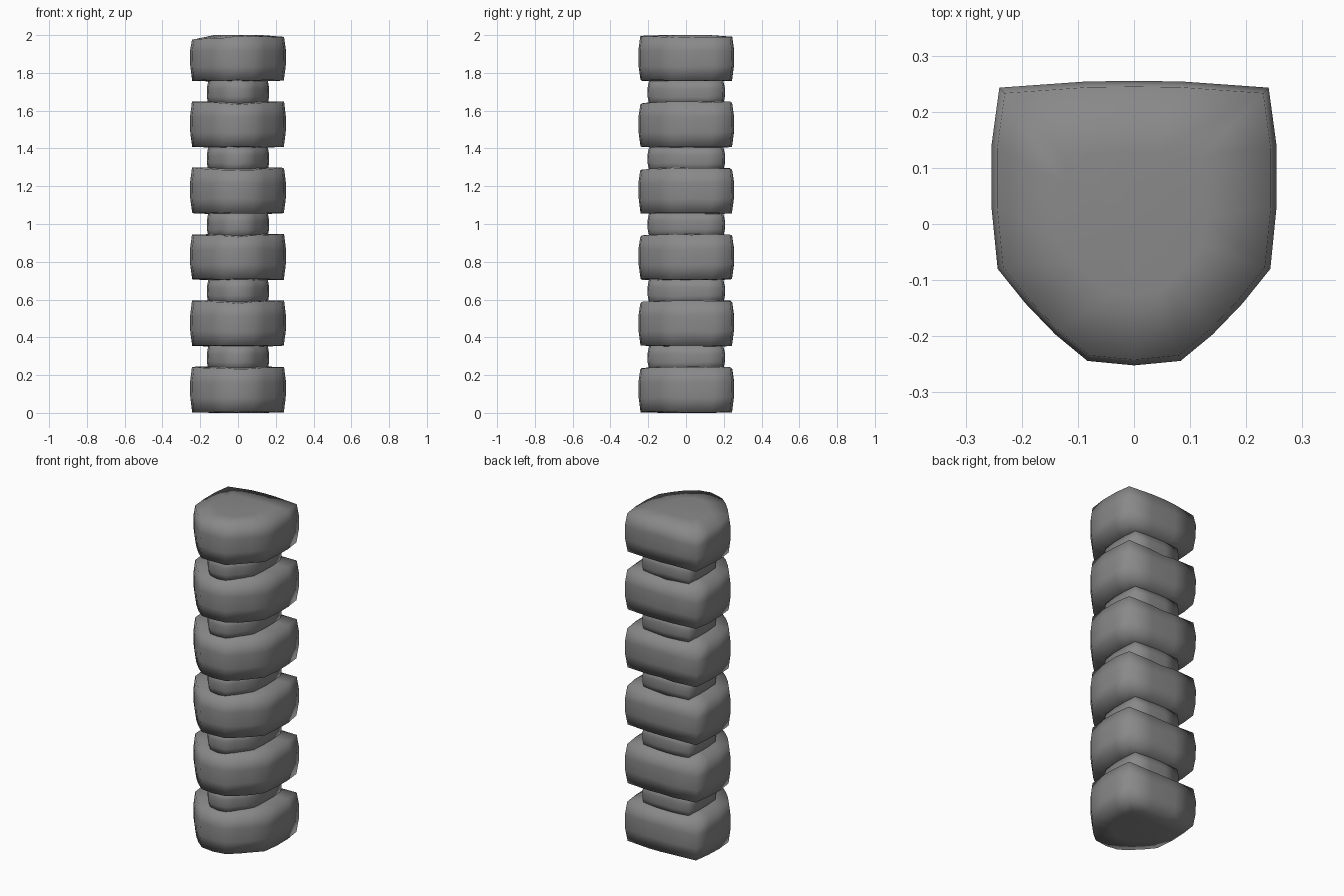
import bpy, math, random

random.seed(4)
cube = bpy.data.objects.get("Cube")
if cube:
    bpy.data.objects.remove(cube, do_unlink=True)

stone = bpy.data.materials.new("grey stone")
stone.use_nodes = True
colour = (0.25, 0.25, 0.25, 1)
stone.diffuse_color = colour
stone.node_tree.nodes["Principled BSDF"].inputs["Base Color"].default_value = colour

# Half of the shield outline, from back centre to front centre
HALF = [(0, .255), (.085, .254), (.24, .243), (.254, .14), (.254, .03),
        (.243, -.08), (.193, -.142), (.14, -.197), (.083, -.244), (0, -.252)]
OUTLINE = HALF + [(-x, y) for x, y in HALF[-2:0:-1]]
N = len(OUTLINE)


def stone_block(name, low, high, sx, sy, rim, sag, domed=False):
    """Worn block: bulging wall rings, soft rims and gently domed caps."""
    h = high - low
    # (scale, height, is upper rim)
    rings = [(.5, 0, False), (rim, .02, False), (.995, .33, False),
             (1, .66, False), (rim + .005, .99, True), (.5, 1, False)]
    verts = []
    for scale, level, upper in rings:
        for x, y in OUTLINE:
            wobble = random.uniform(-.003, .003) if 0 < level < 1 else 0
            z = low + h * level + wobble
            if upper and domed:
                z -= .004 + abs(x) * (.08 if x < 0 else .02)
            elif upper:
                z -= sag * (1 - min(1, abs(x) / .22))
            z = min(max(z, low), high)
            verts.append((x * sx * scale, y * sy * scale, z))
    faces = []
    for r in range(len(rings) - 1):
        for i in range(N):
            j = (i + 1) % N
            faces.append((r * N + j, r * N + i, (r + 1) * N + i, (r + 1) * N + j))
    bottom, top = len(verts), len(verts) + 1
    verts += [(0, 0, low), (0, 0, high)]
    last = (len(rings) - 1) * N
    for i in range(N):
        j = (i + 1) % N
        faces += [(bottom, i, j), (top, last + j, last + i)]
    mesh = bpy.data.meshes.new(name)
    mesh.from_pydata(verts, [], faces)
    mesh.materials.append(stone)
    mesh.shade_smooth()
    obj = bpy.data.objects.new(name, mesh)
    bpy.context.collection.objects.link(obj)
    return obj


# Six wide blocks with five narrow spacers between them
COUNT, PITCH, HEIGHT = 6, .351, .245
for k in range(COUNT):
    base = k * PITCH
    stone_block(f"wide_block_{k + 1}", base, base + HEIGHT, 1, 1, .955, .012,
                domed=(k == COUNT - 1))
    if k < COUNT - 1:
        stone_block(f"narrow_spacer_{k + 1}", base + HEIGHT - .02,
                    base + PITCH + .006, .65, .81, .95, 0)
